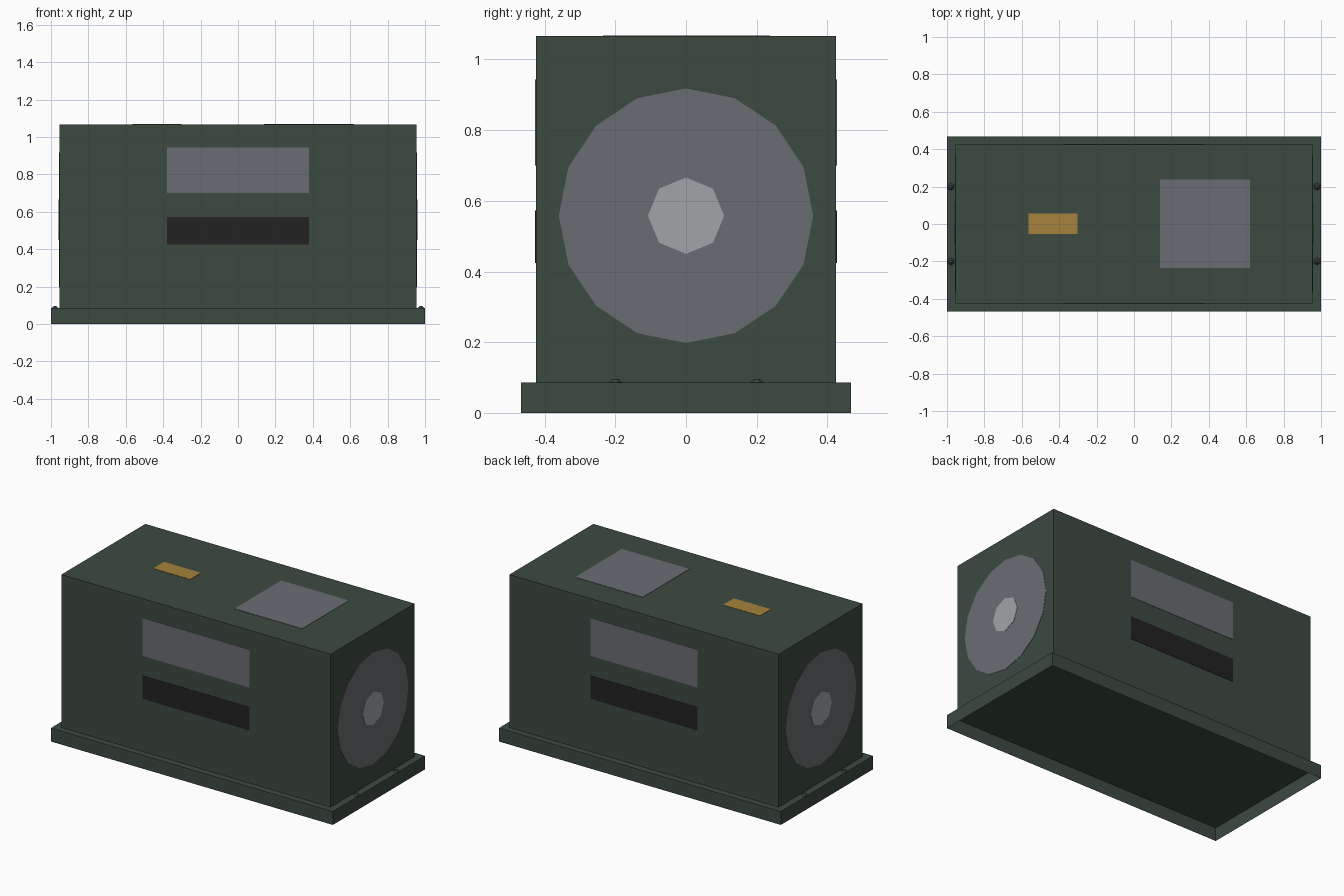
import bpy, bmesh, math
from mathutils import Matrix, Vector

if "Cube" in bpy.data.objects:
    bpy.data.objects.remove(bpy.data.objects["Cube"])


def material(name, rgb):
    m = bpy.data.materials.new(name)
    m.diffuse_color = (*rgb, 1.0)
    m.use_nodes = True
    m.node_tree.nodes["Principled BSDF"].inputs["Base Color"].default_value = m.diffuse_color
    return m


GREEN = material("dark green paint", (0.045, 0.068, 0.053))
GREY = material("mid grey", (0.141, 0.153, 0.168))
LIGHT = material("light grey", (0.352, 0.376, 0.392))
BLACK = material("black", (0.016, 0.016, 0.016))
AMBER = material("amber", (0.376, 0.223, 0.045))


def finish(bm, name, mat):
    mesh = bpy.data.meshes.new(name)
    bm.to_mesh(mesh)
    bm.free()
    mesh.materials.append(mat)
    ob = bpy.data.objects.new(name, mesh)
    bpy.context.collection.objects.link(ob)
    return ob


def box(name, lo, hi, mat, open_bottom=False):
    lo, hi = Vector(lo), Vector(hi)
    bm = bmesh.new()
    bmesh.ops.create_cube(bm, size=1, matrix=Matrix.Translation((lo + hi) / 2)
                          @ Matrix.Diagonal((*(hi - lo), 1)))
    if open_bottom:
        down = [f for f in bm.faces if f.normal.z < -0.9]
        bmesh.ops.delete(bm, geom=down, context='FACES_ONLY')
    return finish(bm, name, mat)


def cone(name, sides, r1, r2, depth, matrix, mat):
    bm = bmesh.new()
    bmesh.ops.create_cone(bm, cap_ends=True, segments=sides, radius1=r1,
                          radius2=r2, depth=depth, matrix=matrix)
    return finish(bm, name, mat)


BX, BY, TOP, FLANGE = 0.955, 0.425, 1.066, 0.086
T = 0.002  # plate thickness

# Hollow base flange and main body
box("base_flange", (-1, -0.467, 0), (1, 0.467, FLANGE), GREEN, True)
box("body", (-BX, -BY, FLANGE), (BX, BY, TOP), GREEN, True)

# Panels and slots on both long sides
for s, side in ((-1, "front"), (1, "back")):
    y0, y1 = sorted((s * BY, s * (BY + T)))
    box(side + "_panel", (-0.38, y0, 0.70), (0.38, y1, 0.943), GREY)
    box(side + "_slot", (-0.38, y0, 0.424), (0.38, y1, 0.573), BLACK)

# Round plates with hubs on both ends, and flange bolts
for s, side in ((-1, "left"), (1, "right")):
    turn = Matrix.Rotation(math.pi / 2, 4, 'Y')
    for part, sides, r, t, mat in (("disc", 16, 0.36, T, GREY),
                                   ("hub", 8, 0.108, 2 * T, LIGHT)):
        place = Matrix.Translation((s * (BX + t / 2), 0, 0.558)) @ turn
        cone(f"{side}_{part}", sides, r, r, t, place, mat)
    for y in (-0.2, 0.2):
        cone(side + "_bolt", 6, 0.02, 0.008, 0.01,
             Matrix.Translation((s * 0.979, y, FLANGE + 0.005)), GREEN)

# Plates on the top
box("top_hatch", (0.14, -0.235, TOP), (0.62, 0.238, TOP + T), GREY)
box("top_label", (-0.565, -0.053, TOP), (-0.302, 0.057, TOP + T), AMBER)
